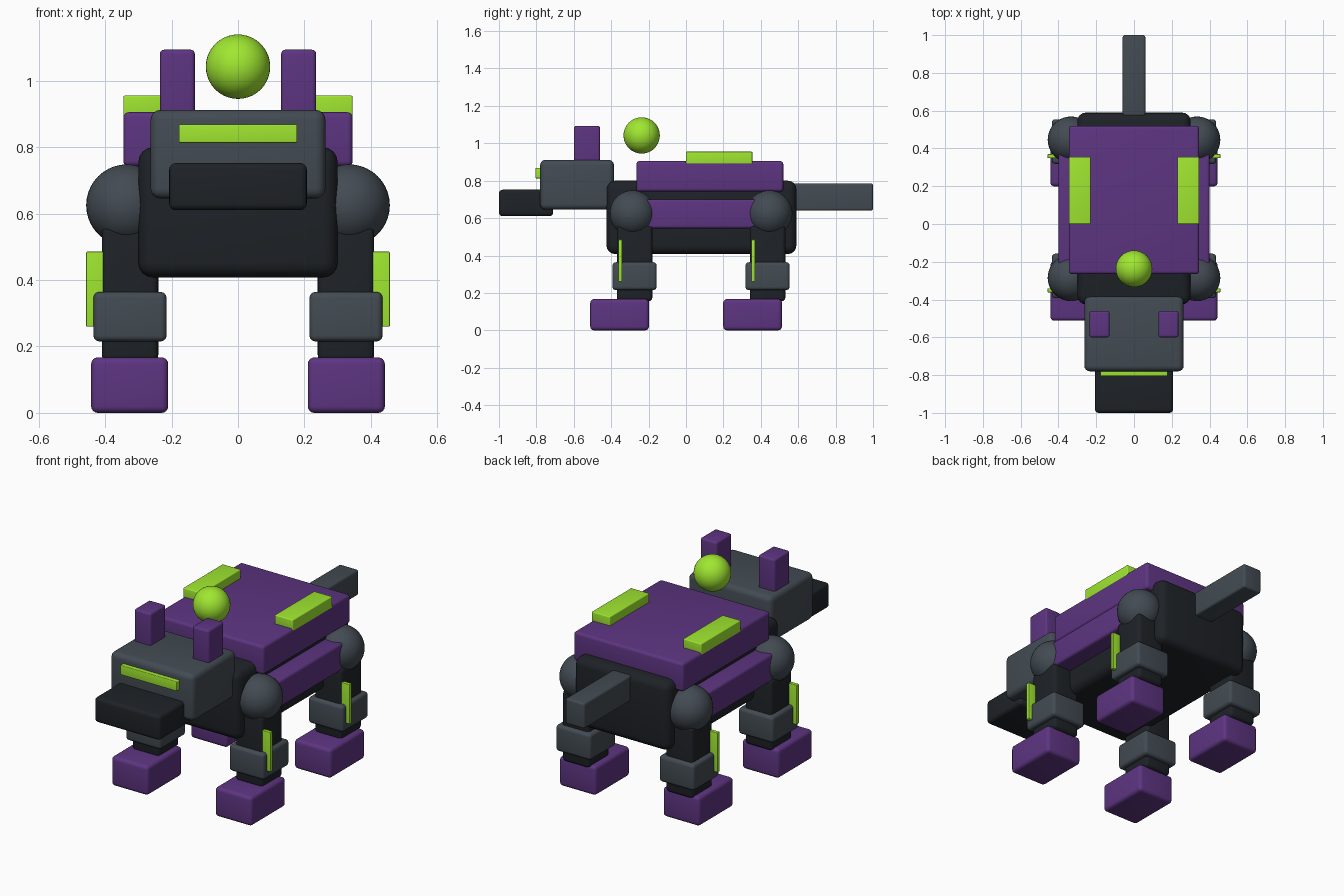
import bpy

if "Cube" in bpy.data.objects:
    bpy.data.objects.remove(bpy.data.objects["Cube"])


def material(name, rgb):
    m = bpy.data.materials.new(name)
    m.diffuse_color = (*rgb, 1)
    m.use_nodes = True
    m.node_tree.nodes["Principled BSDF"].inputs["Base Color"].default_value = m.diffuse_color
    return m


BLACK = material("black", (0.013, 0.016, 0.02))
GREY = material("slate", (0.055, 0.07, 0.085))
PURPLE = material("purple", (0.11, 0.035, 0.22))
GREEN = material("lime", (0.35, 0.8, 0.03))


def finish(ob, name, mat):
    ob.name = name
    ob.data.materials.append(mat)
    bpy.ops.object.shade_smooth_by_angle()


def box(name, x, y, z, mat, bevel):
    """Rounded box from (min, max) ranges."""
    bpy.ops.mesh.primitive_cube_add(size=1, location=[(a + b) / 2 for a, b in (x, y, z)])
    ob = bpy.context.object
    ob.scale = [b - a for a, b in (x, y, z)]
    bpy.ops.object.transform_apply(location=False, rotation=False, scale=True)
    mod = ob.modifiers.new("rounding", "BEVEL")
    mod.width = bevel
    mod.segments = 4
    bpy.ops.object.modifier_apply(modifier=mod.name)
    finish(ob, name, mat)


def pair(name, x, y, z, mat, bevel):
    """The same box on both sides of the body."""
    box(name + "_right", x, y, z, mat, bevel)
    box(name + "_left", (-x[1], -x[0]), y, z, mat, bevel)


def ball(name, loc, r, mat):
    bpy.ops.mesh.primitive_uv_sphere_add(segments=40, ring_count=20, radius=r, location=loc)
    finish(bpy.context.object, name, mat)


# Body and armour
box("torso", (-.30, .30), (-.425, .59), (.408, .80), BLACK, .045)
box("back_plate", (-.345, .345), (-.265, .52), (.742, .905), PURPLE, .016)
pair("back_light", (.23, .345), (0, .355), (.89, .955), GREEN, .005)
pair("side_panel", (.27, .40), (-.22, .39), (.545, .70), PURPLE, .015)
box("tail", (-.06, .06), (.55, 1.0), (.64, .786), GREY, .012)

# Head
box("head", (-.263, .263), (-.78, -.385), (.645, .912), GREY, .03)
box("muzzle", (-.207, .207), (-1.0, -.71), (.61, .752), BLACK, .02)
box("visor", (-.178, .178), (-.805, -.76), (.813, .868), GREEN, .004)
pair("ear", (.13, .235), (-.60, -.46), (.88, 1.093), PURPLE, .012)
ball("hovering_orb", (0, -.237, 1.042), .097, GREEN)

# Four legs
for name, y, shoulder_y in (("front", -.275, -.285), ("rear", .436, .446)):
    for side in (-1, 1):
        ball(f"{name}_shoulder", (side * .334, shoulder_y, .625), .123, GREY)
    pair(f"{name}_leg", (.24, .41), (y - .095, y + .095), (.155, .56), BLACK, .02)
    pair(f"{name}_knee", (.215, .435), (y - .118, y + .118), (.215, .364), GREY, .018)
    pair(f"{name}_foot", (.21, .442), (y - .237, y + .077), (0, .167), PURPLE, .02)
    pair(f"{name}_leg_light", (.405, .457), (y - .087, y - .066), (.26, .485), GREEN, .003)
